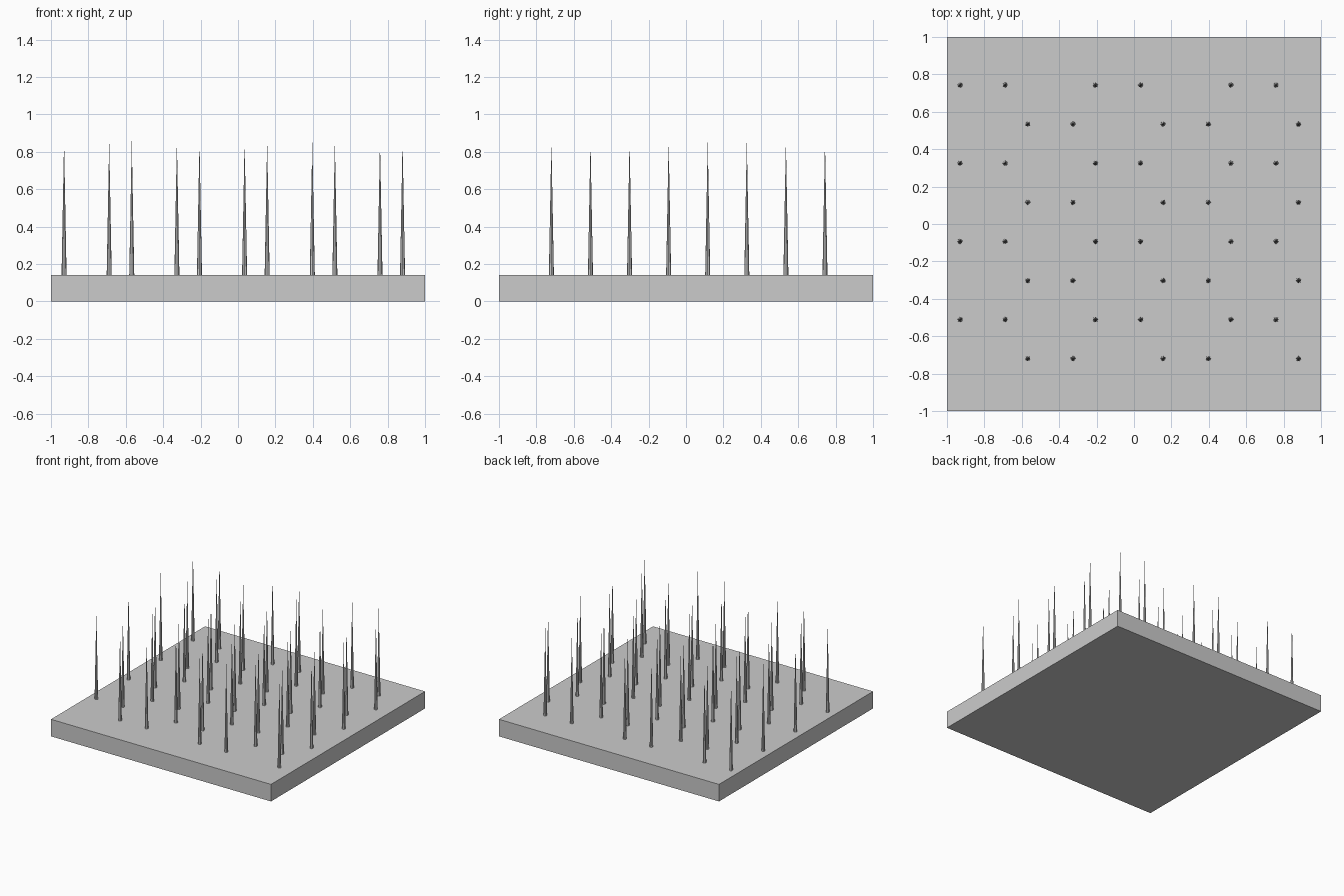
import bpy
import bmesh
from mathutils import Matrix

cube = bpy.data.objects.get("Cube")
if cube:
    bpy.data.objects.remove(cube, do_unlink=True)

grey = bpy.data.materials.new("plain grey")
grey.use_nodes = True
grey.diffuse_color = (0.6, 0.6, 0.6, 1)
grey.node_tree.nodes["Principled BSDF"].inputs["Base Color"].default_value = (0.6, 0.6, 0.6, 1)

SLAB_TOP = 0.14
TIP = 0.86
PITCH = 0.2413           # spacing of neighbouring spikes
ROW = PITCH * 0.866      # spacing of the staggered rows


def add_object(name, bm):
    mesh = bpy.data.meshes.new(name)
    bm.to_mesh(mesh)
    bm.free()
    mesh.materials.append(grey)
    obj = bpy.data.objects.new(name, mesh)
    bpy.context.collection.objects.link(obj)
    return obj


# Square base slab
bm = bmesh.new()
bmesh.ops.create_cube(bm, size=1, matrix=Matrix.Translation((0, 0, SLAB_TOP / 2))
                      @ Matrix.Diagonal((2, 2, SLAB_TOP, 1)))
add_object("base_slab", bm)

# Needle spikes on a honeycomb pattern: pairs in each row, alternate rows shifted
bm = bmesh.new()
height = TIP - SLAB_TOP
for row in range(8):
    y = 0.743 - row * ROW
    start = -0.93 + (row % 2) * 1.5 * PITCH
    for step in range(8):
        x = start + step * PITCH
        if step % 3 == 2 or x > 0.95:
            continue
        bmesh.ops.create_cone(bm, cap_ends=True, segments=8, radius1=0.0135, radius2=0,
                              depth=height,
                              matrix=Matrix.Translation((x, y, SLAB_TOP + height / 2)))
bmesh.ops.remove_doubles(bm, verts=bm.verts, dist=0.0001)
add_object("needle_spikes", bm)
